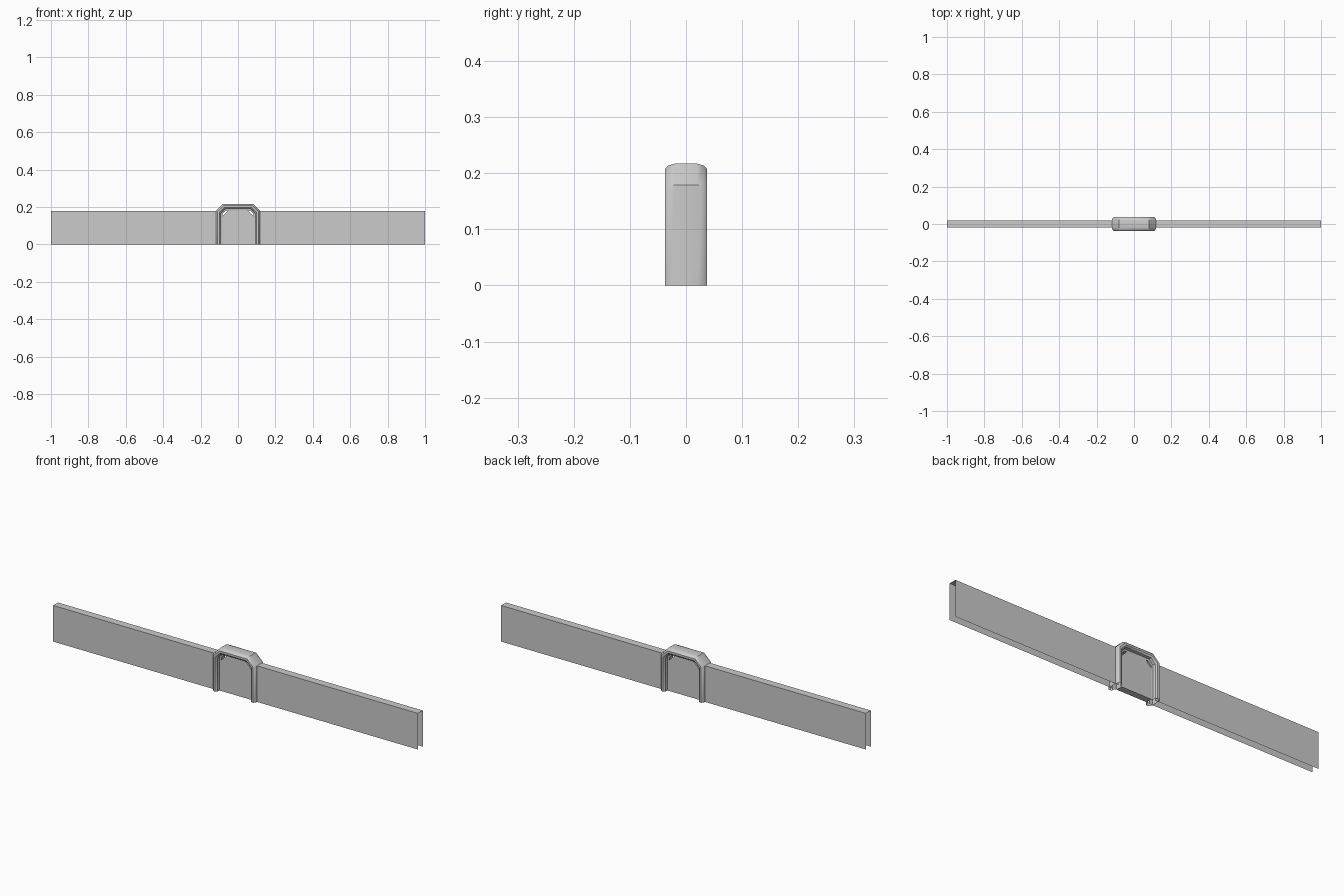
import bpy
import bmesh
import math

default = bpy.data.objects.get("Cube")
if default:
    bpy.data.objects.remove(default, do_unlink=True)

grey = bpy.data.materials.new("light grey")
grey.use_nodes = True
grey.diffuse_color = (0.6, 0.6, 0.6, 1)
grey.node_tree.nodes["Principled BSDF"].inputs["Base Color"].default_value = (0.6, 0.6, 0.6, 1)

WALL_H, WALL_Y = 0.179, 0.019
FRAME_X, FRAME_H, CORNER = 0.118, 0.217, 0.038


def finish(name, bm):
    bmesh.ops.recalc_face_normals(bm, faces=bm.faces)
    mesh = bpy.data.meshes.new(name)
    bm.to_mesh(mesh)
    bm.free()
    mesh.materials.append(grey)
    obj = bpy.data.objects.new(name, mesh)
    bpy.context.collection.objects.link(obj)
    return obj


def loft(bm, rings, closed):
    """Bridge consecutive rings of points with quads."""
    rows = [[bm.verts.new(p) for p in ring] for ring in rings]
    n = len(rows[0])
    for a, b in zip(rows, rows[1:]):
        for i in range(n if closed else n - 1):
            j = (i + 1) % n
            bm.faces.new((a[i], a[j], b[j], b[i]))
    return rows


def arch(d, corner=CORNER):
    """Chamfered gateway outline, moved inward by d."""
    x, z = FRAME_X - d, FRAME_H - d
    c = corner - d * (2 - math.sqrt(2))
    half = [(x, 0), (x, z - c), (x - c, z)]
    return half + [(-px, pz) for px, pz in reversed(half)]


# Wall wings: channels open at the bottom and ends
section = [(-WALL_Y, 0), (-WALL_Y, WALL_H), (WALL_Y, WALL_H), (WALL_Y, 0)]
for name, side in (("left_wall", 1), ("right_wall", -1)):
    bm = bmesh.new()
    loft(bm, [[(side * x, y, z) for y, z in section] for x in (0.1, 1.0)], False)
    wall = finish(name, bm)
    # keep the open channel's faces pointing outward
    if wall.data.polygons[0].normal.y > 0:
        wall.data.flip_normals()

# Gateway frame: rounded profile (inward offset, depth) swept along the arch
half_profile = [(0, 0.02), (0.003, 0.031), (0.009, 0.037),
                (0.019, 0.037), (0.026, 0.031), (0.028, 0.018), (0.036, 0.016)]
profile = half_profile + [(d, -y) for d, y in reversed(half_profile)]
outlines = [[(x, y, z) for x, z in arch(d)] for d, y in profile]
bm = bmesh.new()
loft(bm, list(zip(*outlines)), True)
frame = finish("gateway_frame", bm)
bpy.ops.object.select_all(action='DESELECT')
frame.select_set(True)
bpy.context.view_layer.objects.active = frame
bpy.ops.object.shade_smooth_by_angle(angle=math.radians(40))

# Gate panel filling the arch, with wider cut corners
bm = bmesh.new()
outline = arch(0.036, 0.05)
rows = loft(bm, [[(x, y, z) for x, z in outline] for y in (-0.016, 0.016)], True)
for row in rows:
    bm.faces.new(row)
finish("gate_panel", bm)
